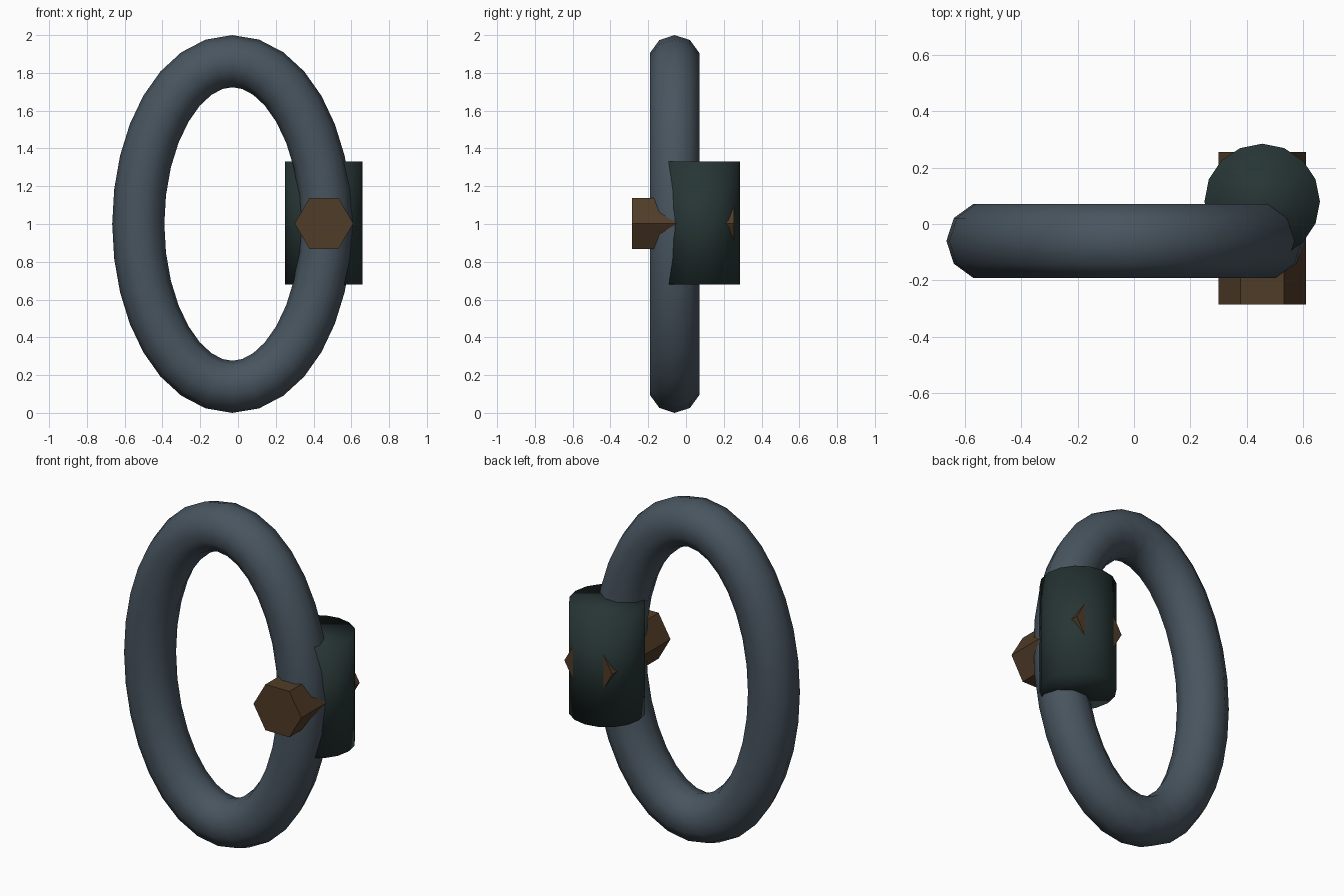
import bpy
import bmesh
from math import sin, cos, tau, hypot
from mathutils import Matrix, Vector

cube = bpy.data.objects.get("Cube")
if cube:
    bpy.data.objects.remove(cube, do_unlink=True)


def material(name, rgb):
    mat = bpy.data.materials.new(name)
    mat.use_nodes = True
    colour = (*rgb, 1.0)
    mat.diffuse_color = colour
    mat.node_tree.nodes["Principled BSDF"].inputs["Base Color"].default_value = colour
    return mat


def add_object(name, bm, mat, smooth):
    bmesh.ops.recalc_face_normals(bm, faces=bm.faces)
    for face in bm.faces:
        face.smooth = smooth
    mesh = bpy.data.meshes.new(name)
    bm.to_mesh(mesh)
    bm.free()
    mesh.materials.append(mat)
    obj = bpy.data.objects.new(name, mesh)
    bpy.context.collection.objects.link(obj)
    return obj


def prism(name, sides, radius, depth, matrix, mat, smooth):
    bm = bmesh.new()
    bmesh.ops.create_cone(bm, cap_ends=True, segments=sides, radius1=radius,
                          radius2=radius, depth=depth, matrix=matrix)
    return add_object(name, bm, mat, smooth)


def oval_ring(name, centre, half_width, half_height, tube, steps, sides, mat):
    """Sweep a round section of constant thickness along an upright ellipse."""
    bm = bmesh.new()
    loops = []
    for i in range(steps):
        a = tau * i / steps
        point = centre + Vector((half_width * cos(a), 0, half_height * sin(a)))
        outward = Vector((half_height * cos(a), 0, half_width * sin(a))).normalized()
        loop = []
        for j in range(sides):
            b = tau * j / sides
            offset = outward * cos(b) + Vector((0, 1, 0)) * sin(b)
            loop.append(bm.verts.new(point + offset * tube))
        loops.append(loop)
    for i in range(steps):
        here, there = loops[i], loops[(i + 1) % steps]
        for j in range(sides):
            k = (j + 1) % sides
            bm.faces.new((here[j], here[k], there[k], there[j]))
    return add_object(name, bm, mat, True)


steel = material("blue grey steel", (0.065, 0.09, 0.115))
dark_green = material("dark green metal", (0.02, 0.036, 0.035))
brown = material("brown metal", (0.08, 0.045, 0.021))

# Oval link
oval_ring("oval_ring", Vector((-0.03, -0.06, 1.0)), 0.498, 0.862, 0.138, 32, 10, steel)

# Upright locking sleeve behind one side of the link
prism("sleeve", 16, 0.205, 0.65, Matrix.Translation((0.455, 0.08, 1.005)), dark_green, True)

# Hexagonal bolt through link and sleeve, corners pointing sideways
bolt_place = (Matrix.Translation((0.455, -0.015, 1.003))
              @ Matrix.Rotation(tau / 4, 4, "X") @ Matrix.Rotation(tau / 4, 4, "Z"))
prism("hex_bolt", 6, 0.155, 0.54, bolt_place, brown, False)
